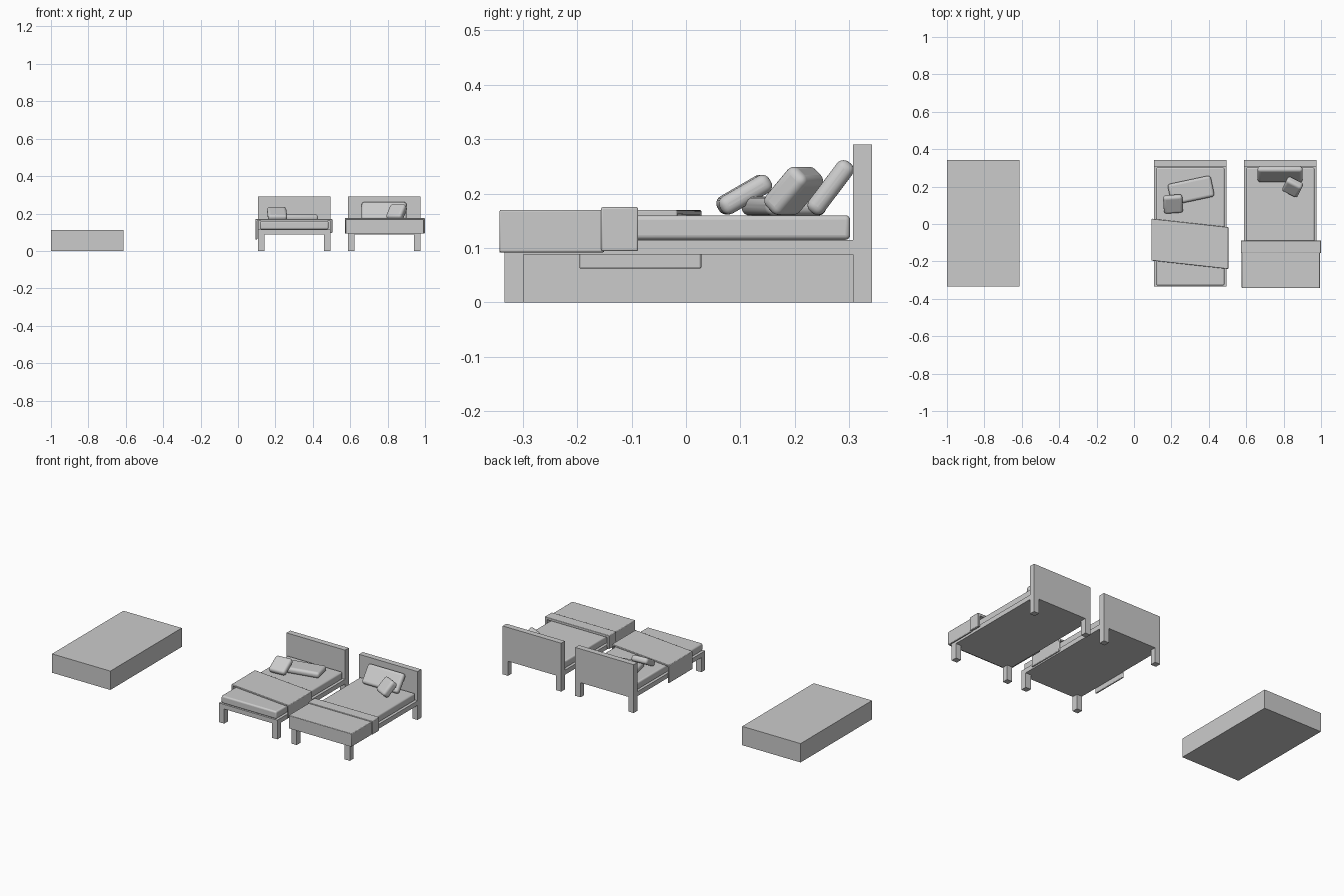
import bpy, bmesh, math
from mathutils import Matrix, Vector

if "Cube" in bpy.data.objects:
    bpy.data.objects.remove(bpy.data.objects["Cube"])


def finish(name, bm, bevel=0.0, segments=4):
    bmesh.ops.recalc_face_normals(bm, faces=bm.faces)
    mesh = bpy.data.meshes.new(name)
    bm.to_mesh(mesh)
    bm.free()
    ob = bpy.data.objects.new(name, mesh)
    bpy.context.collection.objects.link(ob)
    if bevel:
        mod = ob.modifiers.new("soft_edges", 'BEVEL')
        mod.width, mod.segments = bevel, segments
        bpy.ops.object.select_all(action='DESELECT')
        ob.select_set(True)
        bpy.context.view_layer.objects.active = ob
        bpy.ops.object.shade_smooth_by_angle(angle=math.radians(40))
    return ob


def box(name, x, y, z, bevel=0.0, segments=4):
    """Axis-aligned box given by its (min, max) ranges."""
    bm = bmesh.new()
    size = [r[1] - r[0] for r in (x, y, z)]
    mid = [(r[0] + r[1]) / 2 for r in (x, y, z)]
    bmesh.ops.create_cube(bm, size=1.0, matrix=Matrix.Translation(mid) @ Matrix.Diagonal((*size, 1)))
    return finish(name, bm, bevel, segments)


def pillow(name, loc, size, tilt, turn):
    ob = box(name, *[(-s / 2, s / 2) for s in size], bevel=0.015, segments=5)
    ob.matrix_world = (Matrix.Translation(loc) @ Matrix.Rotation(math.radians(turn), 4, 'Z')
                       @ Matrix.Rotation(math.radians(tilt), 4, 'X'))
    return ob


def drape(name, x0, x1, y0, y1, top, left_z, right_z, thick, shear=0.0, bevel=0.003):
    """Cloth folded over the bed: U profile in x/z swept along y, optionally sheared."""
    t = thick
    profile = [(x0, left_z), (x0, top), (x1, top), (x1, right_z),
               (x1 - t, right_z), (x1 - t, top - t), (x0 + t, top - t), (x0 + t, left_z)]
    bm = bmesh.new()
    cx = (x0 + x1) / 2
    face = bm.faces.new([bm.verts.new((x, y0 + shear * (x - cx), z)) for x, z in profile])
    ext = bmesh.ops.extrude_face_region(bm, geom=[face])
    bmesh.ops.translate(bm, vec=Vector((0, y1 - y0, 0)),
                        verts=[v for v in ext['geom'] if isinstance(v, bmesh.types.BMVert)])
    return finish(name, bm, bevel, 2)


def bed(prefix, cx):
    w, leg = 0.194, 0.035
    front, back, head = -0.334, 0.3425, 0.3075
    box(prefix + "_bed_base", (cx - w, cx + w), (front, head), (0.0875, 0.115))
    box(prefix + "_headboard", (cx - w, cx + w), (head, back), (0.0875, 0.29))
    for side, xs in (("left", (cx - w, cx - w + leg)), ("right", (cx + w - leg, cx + w))):
        box(f"{prefix}_front_{side}_leg", xs, (front, front + leg), (0, 0.0875))
        box(f"{prefix}_back_{side}_leg", xs, (head, back), (0, 0.0875))
    box(prefix + "_mattress", (cx - w + 0.011, cx + w - 0.011), (front + 0.005, 0.302),
        (0.115, 0.16), bevel=0.009)


# Plain block standing apart
box("plain_block", (-1.0, -0.613), (-0.334, 0.3425), (0, 0.113))

# Bed with a crooked blanket
bed("first", 0.301)
drape("first_blanket", 0.093, 0.504, -0.218, 0.006, 0.17, 0.062, 0.095, 0.010, shear=-0.11)
pillow("first_large_pillow", (0.305, 0.18, 0.177), (0.235, 0.115, 0.035), 0, 12)
pillow("first_small_pillow", (0.209, 0.107, 0.198), (0.103, 0.105, 0.036), 30, 4)

# Bed with a tucked, folded-back blanket
bed("second", 0.782)
drape("second_blanket", 0.576, 0.994, -0.343, -0.15, 0.17, 0.092, 0.092, 0.010)
box("second_blanket_front_flap", (0.579, 0.991), (-0.343, -0.334), (0.092, 0.168))
drape("second_blanket_fold", 0.571, 1.0, -0.156, -0.088, 0.175, 0.094, 0.094, 0.015)
pillow("second_large_pillow", (0.781, 0.266, 0.211), (0.24, 0.115, 0.035), 53, 0)
pillow("second_small_pillow", (0.848, 0.198, 0.205), (0.092, 0.095, 0.046), 47, -27)
